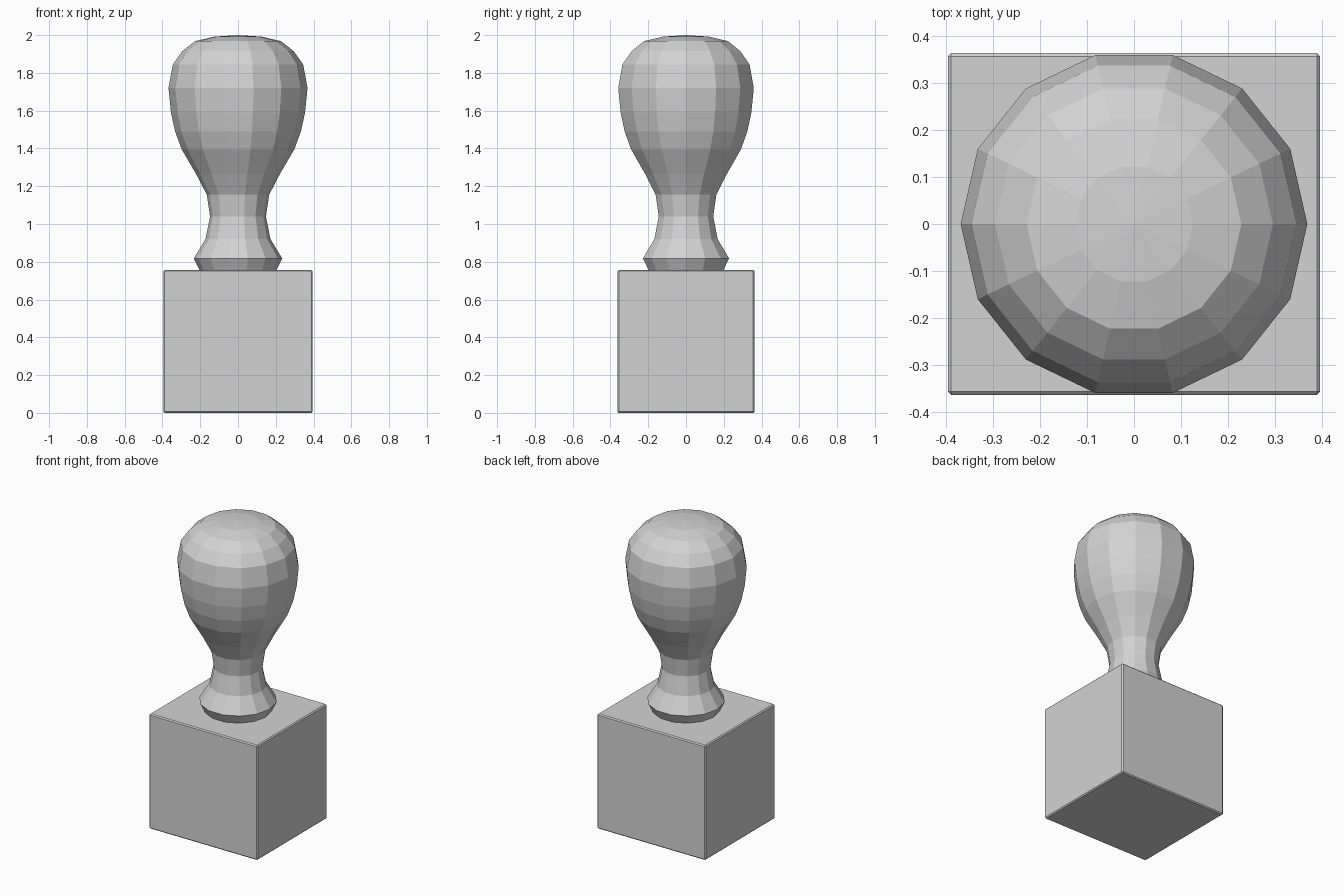
import bpy
import bmesh
from math import cos, sin, tau

default = bpy.data.objects.get("Cube")
if default:
    bpy.data.objects.remove(default, do_unlink=True)

GREY = (0.65, 0.65, 0.65, 1.0)
mat = bpy.data.materials.new("plain grey")
mat.use_nodes = True
mat.diffuse_color = GREY
mat.node_tree.nodes["Principled BSDF"].inputs["Base Color"].default_value = GREY


def add_object(name, bm):
    bmesh.ops.recalc_face_normals(bm, faces=bm.faces)
    mesh = bpy.data.meshes.new(name)
    bm.to_mesh(mesh)
    bm.free()
    mesh.materials.append(mat)
    obj = bpy.data.objects.new(name, mesh)
    bpy.context.collection.objects.link(obj)
    return obj


# Block base with fine chamfered edges
bm = bmesh.new()
bmesh.ops.create_cube(bm, size=1)
for v in bm.verts:
    v.co = (v.co.x * 0.79, v.co.y * 0.726, (v.co.z + 0.5) * 0.757)
bmesh.ops.bevel(bm, geom=bm.edges[:], offset=0.007, segments=1, affect='EDGES')
add_object("stamp_block", bm)

# Turned handle: (radius, height) rings from foot to crown
PROFILE = [(0.2, 0.75), (0.234, 0.818), (0.172, 0.92), (0.148, 1.04),
           (0.165, 1.155), (0.222, 1.265), (0.298, 1.395), (0.333, 1.49),
           (0.355, 1.59), (0.368, 1.72), (0.345, 1.845), (0.295, 1.915),
           (0.228, 1.968), (0.125, 1.992)]
SIDES = 14

bm = bmesh.new()
rings = []
for r, z in PROFILE:
    rings.append([bm.verts.new((r * cos(tau * i / SIDES), r * sin(tau * i / SIDES), z))
                  for i in range(SIDES)])
for low, high in zip(rings, rings[1:]):
    for i in range(SIDES):
        j = (i + 1) % SIDES
        bm.faces.new((low[i], low[j], high[j], high[i]))
# Foot disc and crown fan
bm.faces.new(rings[0][::-1])
apex = bm.verts.new((0, 0, 2))
for i in range(SIDES):
    bm.faces.new((rings[-1][i], rings[-1][(i + 1) % SIDES], apex))
add_object("turned_handle", bm)
